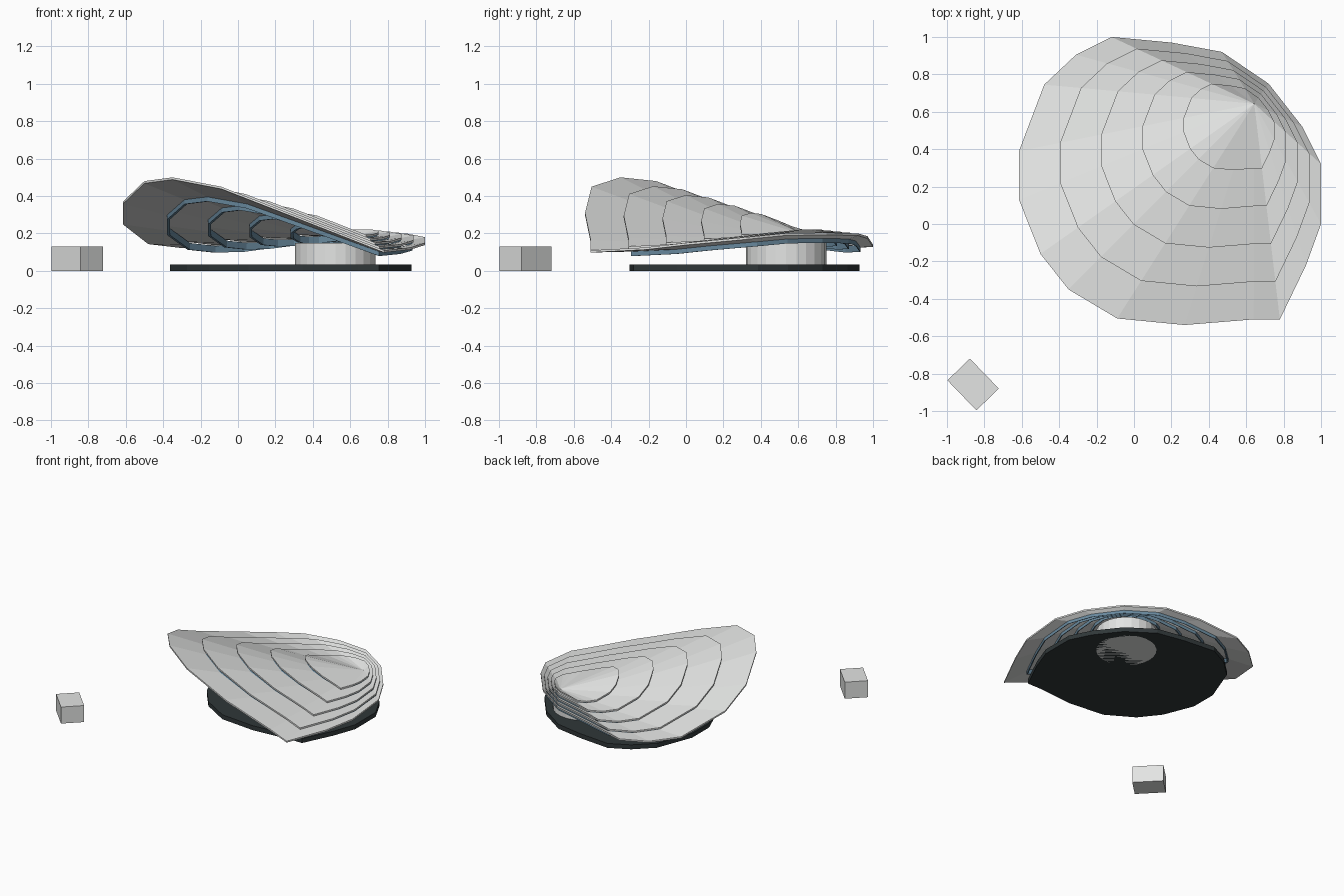
import bpy, bmesh, math
from mathutils import Vector

cube = bpy.data.objects.get("Cube")
if cube:
    bpy.data.objects.remove(cube, do_unlink=True)


def material(name, colour):
    m = bpy.data.materials.new(name)
    m.use_nodes = True
    m.diffuse_color = (*colour, 1)
    m.node_tree.nodes["Principled BSDF"].inputs["Base Color"].default_value = (*colour, 1)
    return m


pale_grey = material("pale grey", (0.77, 0.78, 0.77))
glass_blue = material("slate blue", (0.14, 0.25, 0.34))
base_dark = material("charcoal", (0.029, 0.038, 0.04))

# Rim of the largest roof shell; every other layer is this rim scaled about HUB
HUB = Vector((0.643, 0.643, 0))
RIM = [Vector(p) for p in (
    (-.12, 1, .14), (.2, .97, .185), (.47, .92, .2), (.72, .75, .205),
    (.9, .52, .2), (1, .32, .18), (1, 0, .15), (.92, -.22, .125),
    (.78, -.51, .11), (.64, -.51, .165), (.27, -.54, .31), (-.09, -.505, .45),
    (-.35, -.35, .5), (-.5, -.16, .48), (-.615, .13, .37), (-.615, .39, .26),
    (-.48, .745, .155), (-.31, .905, .135))]


def finish(bm, name, mat):
    bmesh.ops.remove_doubles(bm, verts=bm.verts, dist=0.0001)
    bmesh.ops.recalc_face_normals(bm, faces=bm.faces)
    mesh = bpy.data.meshes.new(name)
    bm.to_mesh(mesh)
    bm.free()
    mesh.materials.append(mat)
    obj = bpy.data.objects.new(name, mesh)
    bpy.context.collection.objects.link(obj)
    return obj


def shell(name, outer, inner, thick, mat):
    """Solid ring between two edges, each (plan scale, height scale, lift)."""
    bm = bmesh.new()

    def loop(edge, drop):
        plan, height, lift = edge
        return [bm.verts.new((HUB.x + (p.x - HUB.x) * plan,
                              HUB.y + (p.y - HUB.y) * plan,
                              p.z * height + lift - drop)) for p in RIM]

    loops = [loop(outer, 0), loop(inner, 0), loop(inner, thick), loop(outer, thick)]
    n = len(RIM)
    for a, b in zip(loops, loops[1:] + loops[:1]):
        for i in range(n):
            j = (i + 1) % n
            bm.faces.new((a[i], a[j], b[j], b[i]))
    return finish(bm, name, mat)


# Stepped roof shells; a glazed band hangs from each opening under the next shell
LAYERS, SHRINK, RISE = 5, 0.175, 0.04
for k in range(LAYERS):
    scale, lift = 1 - k * SHRINK, k * RISE
    outer = (scale, scale, lift)
    if k == LAYERS - 1:
        inner = (0, 0, lift + 0.03)
    else:
        following = scale - SHRINK
        inner = (following - 0.012, following - 0.075, lift + 0.0325)
        band_back = (inner[0] - 0.012, inner[1], inner[2])
        shell(f"glazed_band_{k + 1}", inner, band_back, 0.036, glass_blue)
    shell(f"roof_shell_{k + 1}", outer, inner, 0.012, pale_grey)

# Ground slab with the same outline
shell("ground_slab", (0.8, 0, 0.035), (0, 0, 0.035), 0.035, base_dark)

# Round core holding up the roof
bm = bmesh.new()
bmesh.ops.create_cone(bm, cap_ends=True, segments=24, radius1=0.215, radius2=0.215, depth=0.15)
bmesh.ops.translate(bm, verts=bm.verts, vec=(0.52, 0.535, 0.075))
finish(bm, "core_drum", pale_grey)

# Separate small block
bm = bmesh.new()
bmesh.ops.create_cube(bm, size=1)
bmesh.ops.scale(bm, verts=bm.verts, vec=(0.223, 0.167, 0.13))
block = finish(bm, "outlying_block", pale_grey)
block.location = (-0.86, -0.858, 0.065)
block.rotation_euler.z = math.radians(-46)
